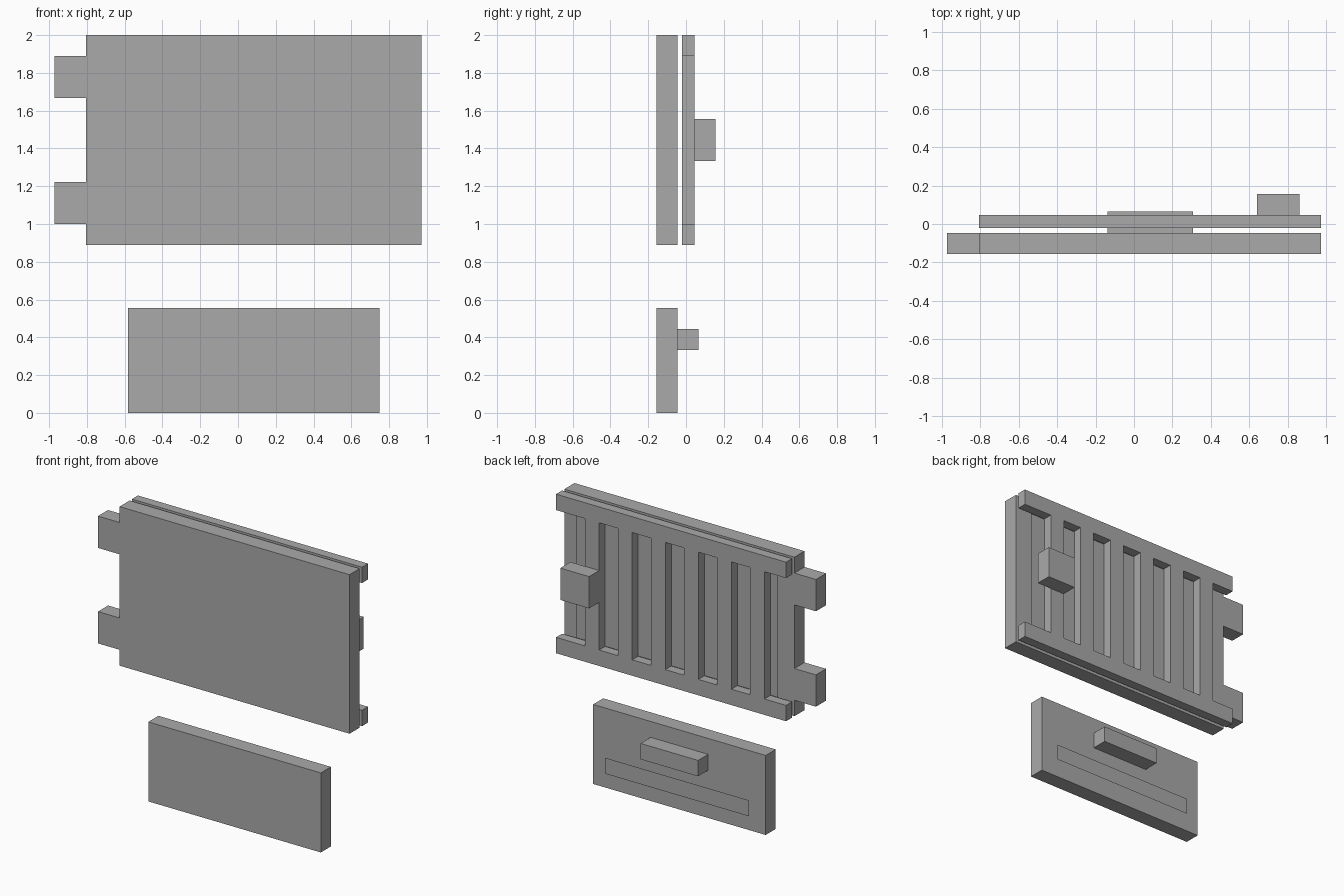
import bpy, bmesh

if "Cube" in bpy.data.objects:
    bpy.data.objects.remove(bpy.data.objects["Cube"])

U = 1 / 9                    # base module: the model is 18 modules tall
XR = 8.75 * U                # right edge of the main panel
XL = XR - 16 * U             # left (hinge) edge of the main panel
Y0, Y1 = -0.157, -0.046      # front and back of the two panels
YG, YB = -0.02, 0.046        # front and back of the bar grille
Z0 = 8 * U                   # bottom of the main panel

grey = bpy.data.materials.new("stone grey")
grey.diffuse_color = (0.4, 0.4, 0.4, 1)
grey.use_nodes = True
grey.node_tree.nodes["Principled BSDF"].inputs["Base Color"].default_value = grey.diffuse_color


def finish(name, bm):
    me = bpy.data.meshes.new(name)
    bm.to_mesh(me)
    bm.free()
    me.materials.append(grey)
    ob = bpy.data.objects.new(name, me)
    bpy.context.collection.objects.link(ob)
    return ob


def box(name, x0, x1, y0, y1, z0, z1):
    bm = bmesh.new()
    bmesh.ops.create_cube(bm, size=1)
    for v in bm.verts:
        v.co = (x1 if v.co.x > 0 else x0,
                y1 if v.co.y > 0 else y0,
                z1 if v.co.z > 0 else z0)
    return finish(name, bm)


def plate(name, x0, x1, y, z0, z1):
    # single thin sheet facing the back
    bm = bmesh.new()
    bm.faces.new([bm.verts.new(p) for p in
                  ((x0, y, z0), (x0, y, z1), (x1, y, z1), (x1, y, z0))])
    return finish(name, bm)


# main panel with two hinge blocks on its left edge
box("main_panel", XL, XR, Y0, Y1, Z0, 2)
for name, z in (("lower_hinge", 9 * U), ("upper_hinge", 15 * U)):
    box(name, XL - 1.5 * U, XL, Y0, Y1, z, z + 2 * U)

# backing sheet behind the grille
plate("window_sheet", XL + U, XR - U, YG - 0.002, Z0 + U, 2 - U)

# grille: two rails joined by six upright bars, built as one cut-out sheet
xs = [XL]
for k in reversed(range(6)):
    right = 6.75 * U - k * 2.3 * U
    xs += [right - U, right]
xs.append(XR)
zs = [Z0, Z0 + U, 2 - U, 2]
bm = bmesh.new()
grid = [[bm.verts.new((x, YB, z)) for z in zs] for x in xs]
for i in range(len(xs) - 1):
    for j in range(3):
        if j != 1 or i % 2 == 1:        # middle row keeps only the bars
            bm.faces.new((grid[i][j], grid[i][j + 1],
                          grid[i + 1][j + 1], grid[i + 1][j]))
sheet = bm.faces[:]
ext = bmesh.ops.extrude_face_region(bm, geom=sheet, use_keep_orig=True)
moved = [g for g in ext["geom"] if isinstance(g, bmesh.types.BMVert)]
bmesh.ops.translate(bm, verts=moved, vec=(0, YG - YB, 0))
bmesh.ops.recalc_face_normals(bm, faces=bm.faces)
finish("bar_grille", bm)

# handle block on the back of the grille
box("grille_handle", 5.75 * U, 7.75 * U, YB, 0.157, 12 * U, 14 * U)

# lower flap with its handle and slot strip
box("lower_flap", XR - 14 * U, XR - 2 * U, Y0, Y1, 0, 5 * U)
box("flap_handle", XR - 10 * U, XR - 6 * U, Y1, Y1 + U, 3 * U, 4 * U)
plate("flap_slot_strip", XR - 13 * U, XR - 3 * U, YG, U, 2 * U)
